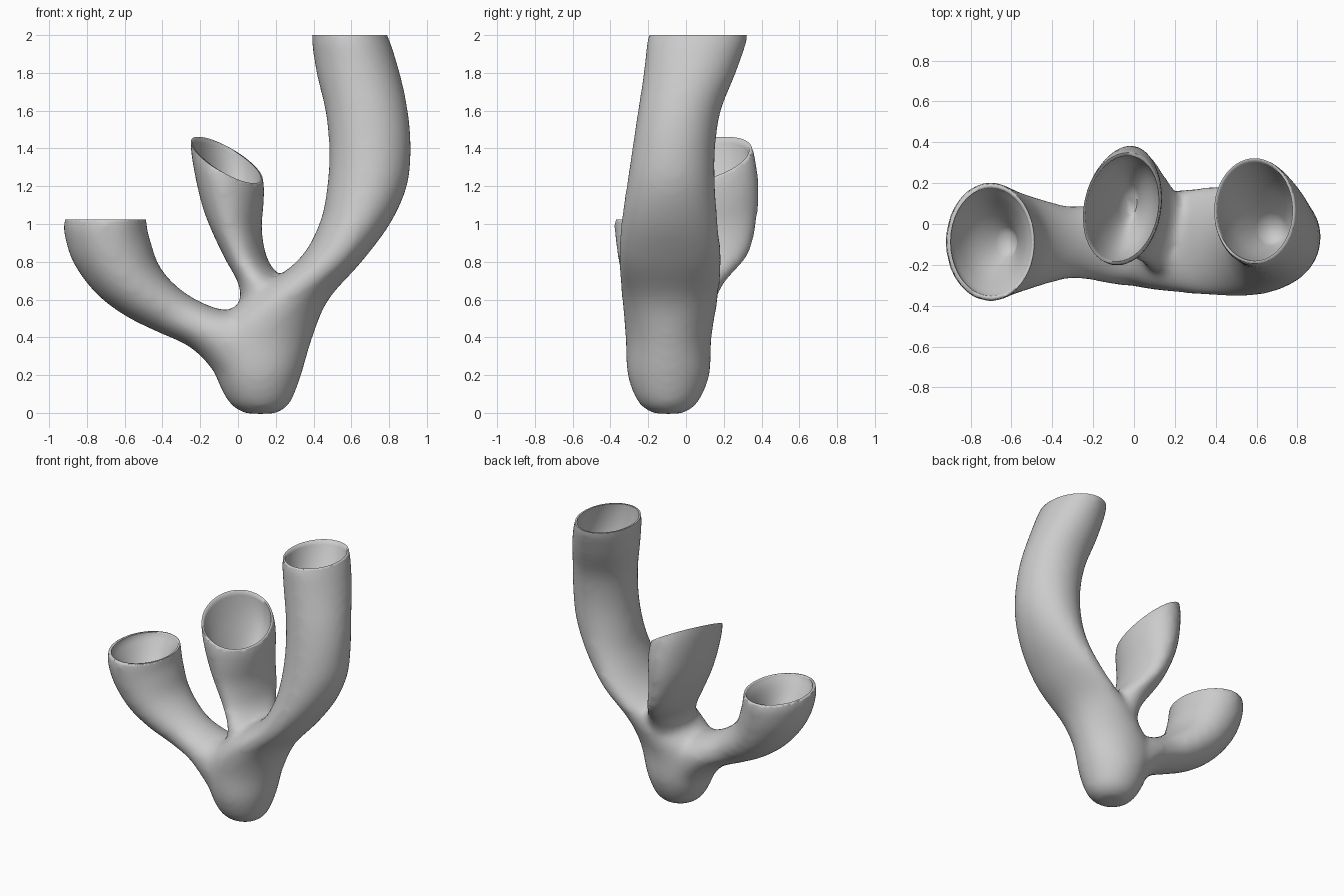
import bpy, bmesh, math
from mathutils import Vector

if "Cube" in bpy.data.objects:
    bpy.data.objects.remove(bpy.data.objects["Cube"])

N = 40

def ring(s, tilt):
    """Elliptical section spanning two outline points (x,z) and a y range."""
    ax, az, bx, bz, y0, y1 = s
    c = Vector(((ax + bx) / 2, (y0 + y1) / 2, (az + bz) / 2))
    u = Vector(((bx - ax) / 2, 0, (bz - az) / 2))
    h = (y1 - y0) / 2
    v = Vector((0.5 * tilt * h, h, tilt * h))
    return [c + u * math.cos(2 * math.pi * i / N) + v * math.sin(2 * math.pi * i / N)
            for i in range(N)]

def smooth_sections(secs, steps=5):
    """Catmull-Rom interpolation between the sections."""
    out = []
    for i in range(len(secs) - 1):
        p = [secs[max(0, min(len(secs) - 1, i + k))] for k in (-1, 0, 1, 2)]
        for j in range(steps):
            t = j / steps
            out.append([0.5 * (2 * b + (c - a) * t + (2 * a - 5 * b + 4 * c - d) * t * t
                               + (3 * b - a - 3 * c + d) * t ** 3)
                        for a, b, c, d in zip(*p)])
    return out + [secs[-1]]

def loft(bm, rings):
    vs = [[bm.verts.new(p) for p in r] for r in rings]
    faces = []
    for a, b in zip(vs, vs[1:]):
        for i in range(N):
            j = (i + 1) % N
            faces.append(bm.faces.new((a[i], a[j], b[j], b[i])))
    faces += [bm.faces.new(vs[0][::-1]), bm.faces.new(vs[-1])]
    bmesh.ops.recalc_face_normals(bm, faces=faces)

def make_object(name, bm):
    me = bpy.data.meshes.new(name)
    bm.to_mesh(me)
    bm.free()
    ob = bpy.data.objects.new(name, me)
    bpy.context.collection.objects.link(ob)
    return ob

def scaled(pts, k, shift=Vector()):
    c = sum(pts, Vector()) / N
    return [c + (p - c) * k + shift for p in pts]

# Sections: outline point a (x,z), outline point b (x,z), y min, y max
stem_and_tall = [
    (.04, -.005, .2, -.005, -.17, -.02), (-.045, .05, .275, .05, -.25, .06),
    (-.12, .2, .335, .2, -.31, .125), (-.17, .4, .395, .4, -.32, .135),
    (.03, .6, .48, .6, -.34, .17), (.31, .8, .655, .8, -.36, .19),
    (.43, 1, .805, 1, -.345, .17), (.472, 1.2, .895, 1.2, -.315, .155),
    (.482, 1.4, .916, 1.4, -.285, .155), (.462, 1.6, .9, 1.6, -.255, .185),
    (.415, 1.8, .857, 1.8, -.225, .265), (.385, 2, .795, 2, -.205, .335)]
left = [
    (-.03, .08, .12, .52, -.3, .11), (-.165, .265, 0, .54, -.3, .11),
    (-.275, .36, -.1, .55, -.28, .1), (-.42, .425, -.23, .605, -.27, .09),
    (-.6, .515, -.34, .685, -.305, .125), (-.755, .635, -.42, .785, -.34, .16),
    (-.875, .8, -.46, .9, -.365, .19), (-.922, .96, -.482, .98, -.38, .205),
    (-.918, 1.025, -.48, 1.025, -.38, .205)]
middle = [
    (0, .5, .28, .5, -.28, .12), (.01, .66, .25, .68, -.24, .2),
    (-.08, .84, .16, .8, -.18, .335), (-.175, 1.06, .125, .96, -.18, .38),
    (-.225, 1.26, .135, 1.1, -.2, .385), (-.255, 1.45, .138, 1.22, -.21, .36)]
# Each branch: sections, axis at the rim, rim tilt, cup depth in rings
branches = [(stem_and_tall, (-.15, .15, 1), 0, 11), (left, (-.08, 0, 1), 0, 15),
            (middle, (-.15, -.05, 1), .22, 12)]

body_bm, cutters = bmesh.new(), []
for secs, axis, tilt, depth in branches:
    axis = Vector(axis)
    n = (len(secs) - 1) * 5
    rings = [ring(s, tilt * i / n) for i, s in enumerate(smooth_sections(secs))]
    rim = rings[-1]
    # Branch runs past its rim, tapering to a rounded lip, so the cut is clean
    loft(body_bm, rings[:-1] + [scaled(rim, .965), scaled(rim, .92, axis * .1)])
    # Cup narrows as it follows the branch downwards
    cut = [scaled(rim, 1.3, axis * .25), scaled(rim, 1.3)]
    for i in range(depth):
        cut.append(scaled(rings[-1 - i], .91 * (1 - (i / depth) ** 1.7) ** .75))
    bm = bmesh.new()
    loft(bm, cut)
    cutters.append(make_object("cup_cutter", bm))

# Fuse the branches and soften the forks
body = make_object("branching_tubes", body_bm)
bpy.context.view_layer.objects.active = body
body.select_set(True)
m = body.modifiers.new("fuse", 'REMESH')
m.mode, m.voxel_size = 'VOXEL', .02
m = body.modifiers.new("soften", 'SMOOTH')
m.factor, m.iterations = .5, 20
# Hollow cups
for cu in cutters:
    m = body.modifiers.new("cup", 'BOOLEAN')
    m.operation, m.solver, m.object = 'DIFFERENCE', 'EXACT', cu
for m in list(body.modifiers):
    bpy.ops.object.modifier_apply(modifier=m.name)
for cu in cutters:
    bpy.data.objects.remove(cu)
bpy.ops.object.shade_smooth_by_angle(angle=math.radians(80))
